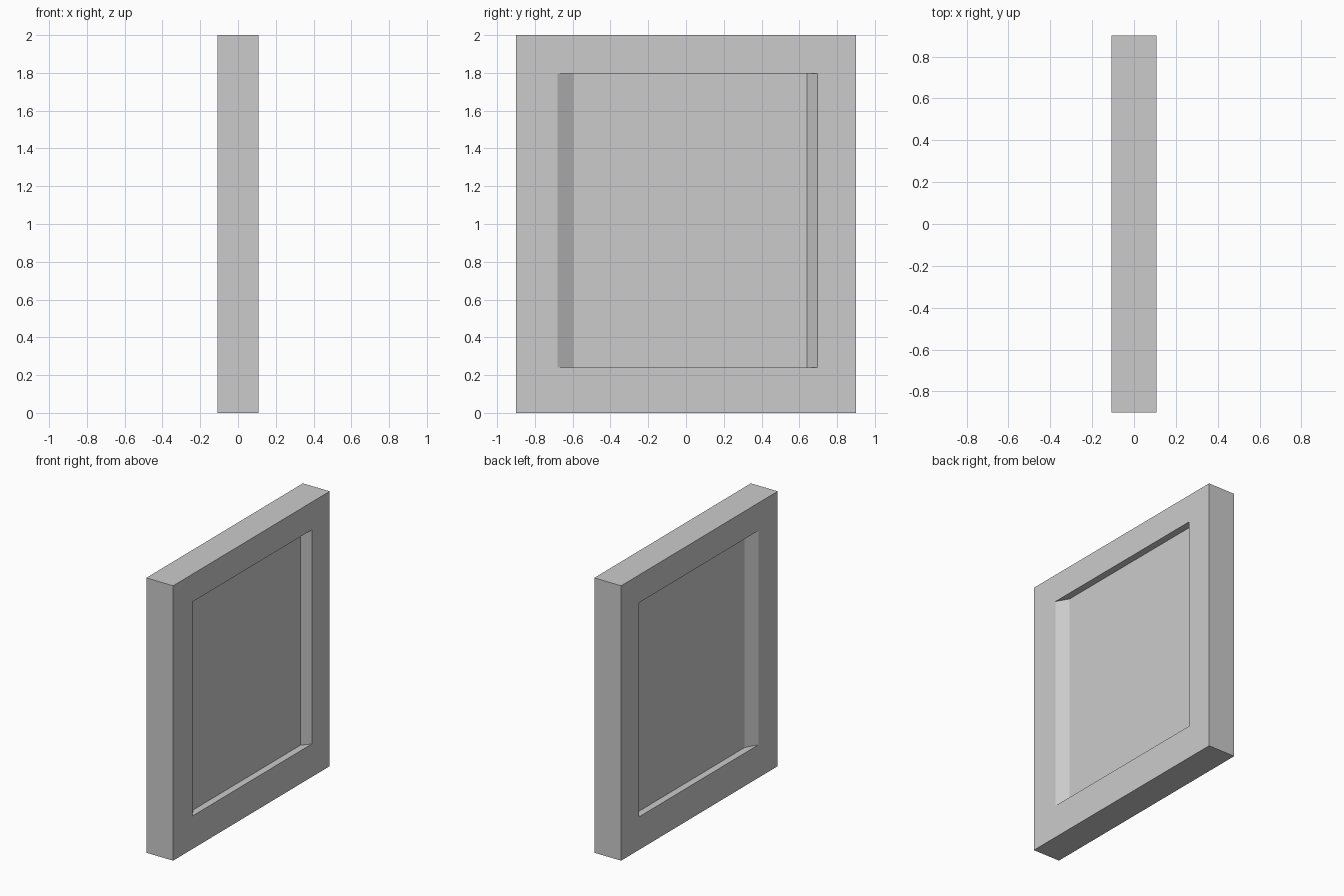
import bpy, bmesh

if "Cube" in bpy.data.objects:
    bpy.data.objects.remove(bpy.data.objects["Cube"])

HALF = 0.108    # half thickness of the frame
FLOOR = 0.055   # half thickness of the recessed panel


def make_object(name, bm):
    bmesh.ops.recalc_face_normals(bm, faces=bm.faces)
    mesh = bpy.data.meshes.new(name)
    bm.to_mesh(mesh)
    bm.free()
    obj = bpy.data.objects.new(name, mesh)
    bpy.context.collection.objects.link(obj)
    return obj


def ring(bm, x, y0, y1, z0, z1):
    return [bm.verts.new((x, y, z)) for y, z in ((y0, z0), (y1, z0), (y1, z1), (y0, z1))]


# One closed slab: each side has a flat rim, sloping jambs and a recessed panel
bm = bmesh.new()
rings = []
for s in (-1, 1):
    outer = ring(bm, s * HALF, -0.9, 0.9, 0, 2)
    opening = ring(bm, s * HALF, -0.68, 0.695, 0.24, 1.798)
    panel = ring(bm, s * FLOOR, -0.595, 0.64, 0.238, 1.8)
    bm.faces.new(panel)
    # left side runs panel to outer, right side runs outer to panel
    rings += [panel, opening, outer] if s < 0 else [outer, opening, panel]

# Bridge consecutive rings from the left panel round to the right panel
for a, b in zip(rings, rings[1:]):
    for i in range(4):
        j = (i + 1) % 4
        bm.faces.new((a[i], a[j], b[j], b[i]))

make_object("window_frame", bm)
